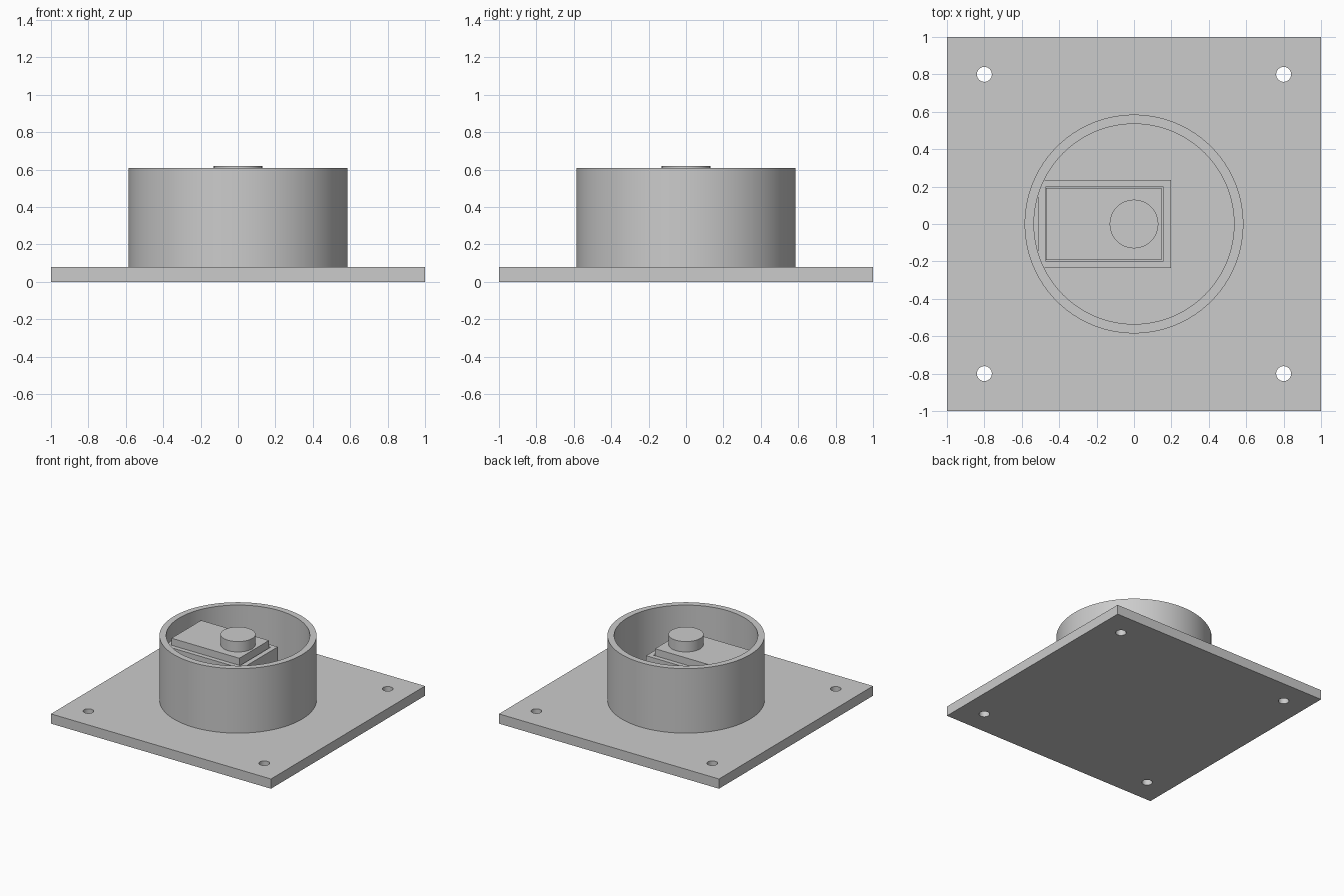
import bpy
import bmesh
from math import cos, sin, tau, radians

default_cube = bpy.data.objects.get("Cube")
if default_cube:
    bpy.data.objects.remove(default_cube, do_unlink=True)

# Single flat grey for every part
GREY = (0.6, 0.6, 0.6, 1.0)
grey = bpy.data.materials.new("plain grey")
grey.use_nodes = True
grey.diffuse_color = GREY
for node in grey.node_tree.nodes:
    if node.type == "BSDF_PRINCIPLED":
        node.inputs["Base Color"].default_value = GREY


def circle(radius, x=0, y=0, sides=96):
    return [(x + radius * cos(tau * i / sides), y + radius * sin(tau * i / sides))
            for i in range(sides)]


def rectangle(x0, x1, half_y):
    return [(x0, -half_y), (x1, -half_y), (x1, half_y), (x0, half_y)]


def extrude_profile(name, outlines, bottom, top):
    """Solid from a flat outline; any inner outlines become holes."""
    curve = bpy.data.curves.new(name + " profile", "CURVE")
    curve.dimensions = "2D"
    curve.fill_mode = "BOTH"
    curve.extrude = (top - bottom) / 2
    for points in outlines:
        spline = curve.splines.new("POLY")
        spline.points.add(len(points) - 1)
        for point, (x, y) in zip(spline.points, points):
            point.co = (x, y, 0, 1)
        spline.use_cyclic_u = True
    helper = bpy.data.objects.new(name + " helper", curve)
    bpy.context.collection.objects.link(helper)
    bpy.context.view_layer.update()
    graph = bpy.context.evaluated_depsgraph_get()
    mesh = bpy.data.meshes.new_from_object(helper.evaluated_get(graph))
    bpy.data.objects.remove(helper, do_unlink=True)

    # Weld the caps to the walls
    bm = bmesh.new()
    bm.from_mesh(mesh)
    bmesh.ops.remove_doubles(bm, verts=bm.verts, dist=0.0001)
    bmesh.ops.recalc_face_normals(bm, faces=bm.faces)
    bm.to_mesh(mesh)
    bm.free()

    mesh.name = name
    mesh.materials.clear()
    mesh.materials.append(grey)
    obj = bpy.data.objects.new(name, mesh)
    obj.location.z = (top + bottom) / 2
    bpy.context.collection.objects.link(obj)
    bpy.ops.object.select_all(action="DESELECT")
    obj.select_set(True)
    bpy.context.view_layer.objects.active = obj
    bpy.ops.object.shade_smooth_by_angle(angle=radians(30))
    return obj


PLATE_TOP = 0.08

# Square base plate with a screw hole near each corner
screw_holes = [circle(0.04, x, y, 32) for x in (-0.8, 0.8) for y in (-0.8, 0.8)]
extrude_profile("base_plate", [rectangle(-1, 1, 1)] + screw_holes, 0, PLATE_TOP)

# Round housing wall
extrude_profile("housing_ring", [circle(0.585), circle(0.535)], PLATE_TOP, 0.61)

# Open rectangular holder, its far end merging into the ring
extrude_profile("motor_holder",
                [rectangle(-0.513, 0.198, 0.234), rectangle(-0.474, 0.157, 0.197)],
                PLATE_TOP, 0.48)

# Motor body seated in the holder, with its output shaft
extrude_profile("motor_body", [rectangle(-0.47, 0.147, 0.192)], PLATE_TOP, 0.535)
extrude_profile("motor_shaft", [circle(0.13, sides=64)], 0.535, 0.62)
